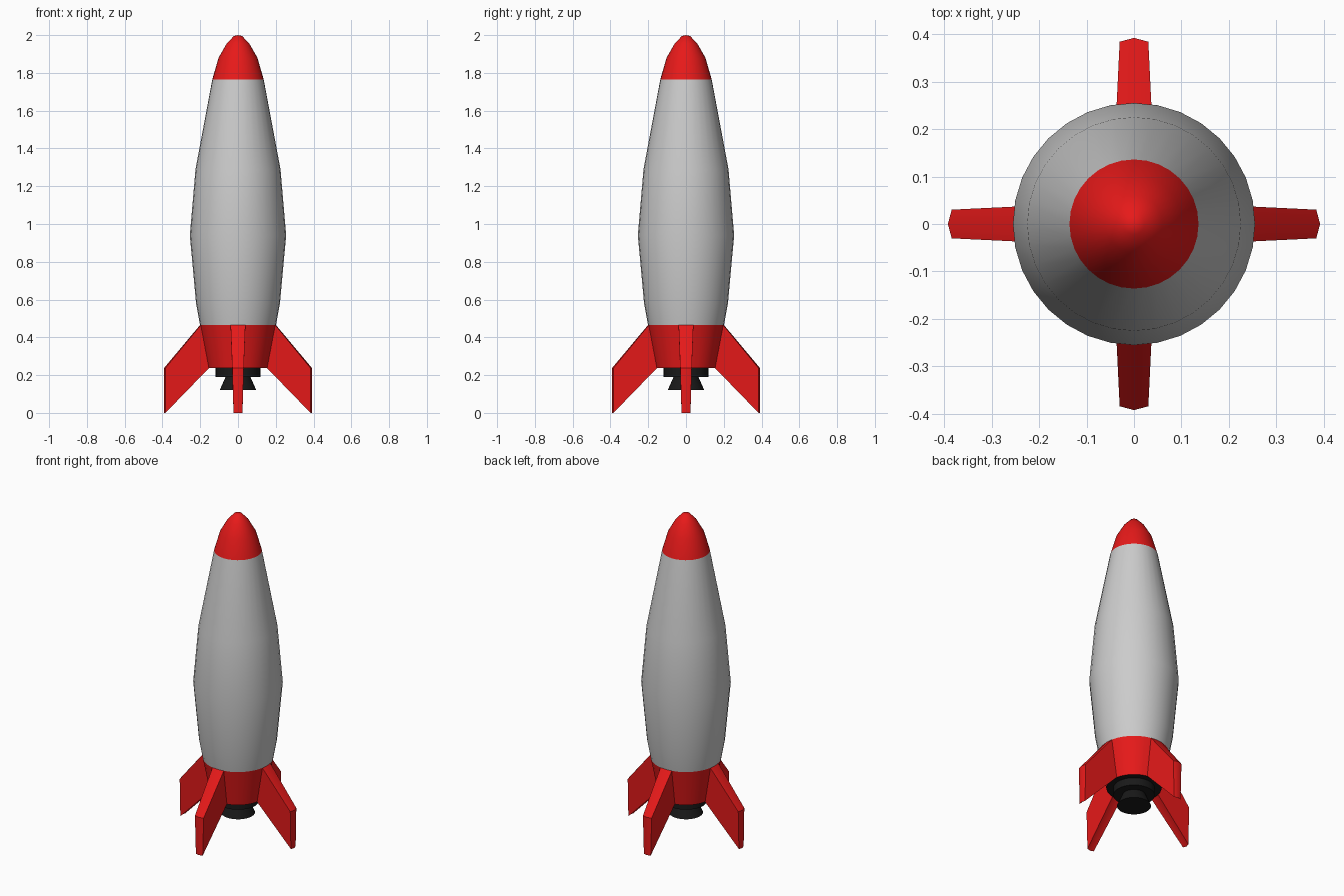
import bpy, bmesh, math

if "Cube" in bpy.data.objects:
    bpy.data.objects.remove(bpy.data.objects["Cube"])

SIDES = 32


def material(name, rgb):
    m = bpy.data.materials.new(name)
    m.diffuse_color = (*rgb, 1)
    m.use_nodes = True
    m.node_tree.nodes["Principled BSDF"].inputs["Base Color"].default_value = m.diffuse_color
    return m


RED = material("red_paint", (0.8, 0.01, 0.01))
BLACK = material("black_metal", (0.01, 0.01, 0.01))


def lathe(profile):
    """Revolve (radius, z) points, listed bottom to top, around z."""
    bm = bmesh.new()
    rings = []
    for r, z in profile:
        if r == 0:
            rings.append([bm.verts.new((0, 0, z))] * SIDES)
        else:
            rings.append([bm.verts.new((r * math.cos(2 * math.pi * i / SIDES),
                                        r * math.sin(2 * math.pi * i / SIDES), z))
                          for i in range(SIDES)])
    for lo, hi in zip(rings, rings[1:]):
        for i in range(SIDES):
            j = (i + 1) % SIDES
            bm.faces.new(dict.fromkeys((lo[i], lo[j], hi[j], hi[i])))
    return bm


def finish(name, bm, mat=None, angle=35):
    bmesh.ops.recalc_face_normals(bm, faces=bm.faces[:])
    me = bpy.data.meshes.new(name)
    bm.to_mesh(me)
    bm.free()
    if mat:
        me.materials.append(mat)
    ob = bpy.data.objects.new(name, me)
    bpy.context.collection.objects.link(ob)
    bpy.ops.object.select_all(action='DESELECT')
    ob.select_set(True)
    bpy.context.view_layer.objects.active = ob
    bpy.ops.object.shade_smooth_by_angle(angle=math.radians(angle))
    return ob


# Nose cone
finish("nose_cone", lathe([(0.136, 1.765), (0.103, 1.88), (0.06, 1.955),
                           (0.022, 1.995), (0, 2.0)]), RED)

# Hull
finish("hull", lathe([(0.201, 0.465), (0.222, 0.58), (0.255, 0.94),
                      (0.225, 1.29), (0.136, 1.765)]))

# Tail band with four fins pulled out of pairs of its faces
bm = lathe([(0.157, 0.237), (0.201, 0.465)])
bm.faces.ensure_lookup_table()
base_faces = bm.faces[:]
for k in range(4):
    a = k * math.pi / 2
    c, s = math.cos(a), math.sin(a)
    mid = k * SIDES // 4
    pair = [base_faces[mid - 1], base_faces[mid]]
    out = bmesh.ops.extrude_face_region(bm, geom=pair)
    for v in (g for g in out["geom"] if isinstance(g, bmesh.types.BMVert)):
        side = -v.co.x * s + v.co.y * c
        along = 0.392 if abs(side) < 0.001 else 0.384
        side *= 0.77
        v.co = (along * c - side * s, along * s + side * c,
                0.237 if v.co.z > 0.35 else 0.0)
    old = [f for f in pair if f.is_valid]
    if old:
        bmesh.ops.delete(bm, geom=old, context='FACES_ONLY')
finish("tail_and_fins", bm, RED)

# Engine: base plate, collar and flared nozzle
finish("engine", lathe([(0, 0.12), (0.097, 0.12), (0.066, 0.19), (0.118, 0.19),
                        (0.118, 0.237), (0.157, 0.237)]), BLACK)
